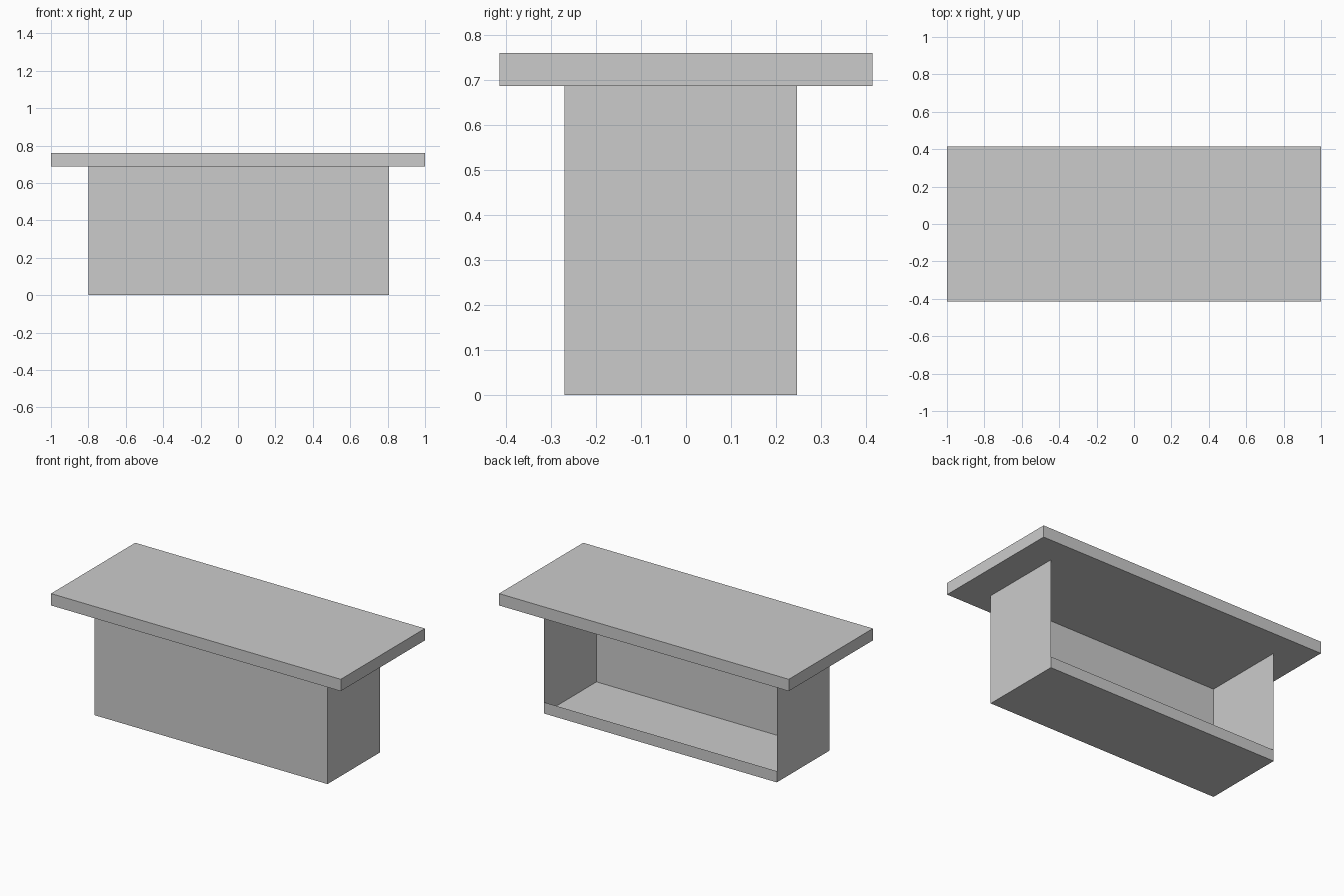
import bpy

if "Cube" in bpy.data.objects:
    bpy.data.objects.remove(bpy.data.objects["Cube"])

# Overall extents of the thin-sheet body
X0, X1 = -0.80, 0.807
Y0, Y1 = -0.27, 0.247
H, LIP = 0.687, 0.07


def add_mesh(name, verts, faces):
    mesh = bpy.data.meshes.new(name)
    mesh.from_pydata(verts, [], faces)
    obj = bpy.data.objects.new(name, mesh)
    bpy.context.collection.objects.link(obj)
    return obj


def panel(name, a, b, height):
    """Upright single-sheet panel standing between floor points a and b."""
    return add_mesh(name, [(*a, 0), (*b, 0), (*b, height), (*a, height)],
                    [(0, 1, 2, 3)])


# Table top slab
bpy.ops.mesh.primitive_cube_add(size=1, location=(0, 0, (H + 0.761) / 2))
top = bpy.context.object
top.name = top.data.name = "desk_top"
top.scale = (2.0, 0.83, 0.761 - H)
bpy.ops.object.transform_apply(location=False, rotation=False, scale=True)

# Front and side panels, with a low lip along the open back
panel("front_panel", (X0, Y0), (X1, Y0), H)
panel("right_panel", (X1, Y0), (X1, Y1), H)
panel("back_lip", (X1, Y1), (X0, Y1), LIP)
panel("left_panel", (X0, Y1), (X0, Y0), H)

# Floor sheet
add_mesh("floor_panel", [(X0, Y0, 0), (X0, Y1, 0), (X1, Y1, 0), (X1, Y0, 0)],
         [(0, 1, 2, 3)])
